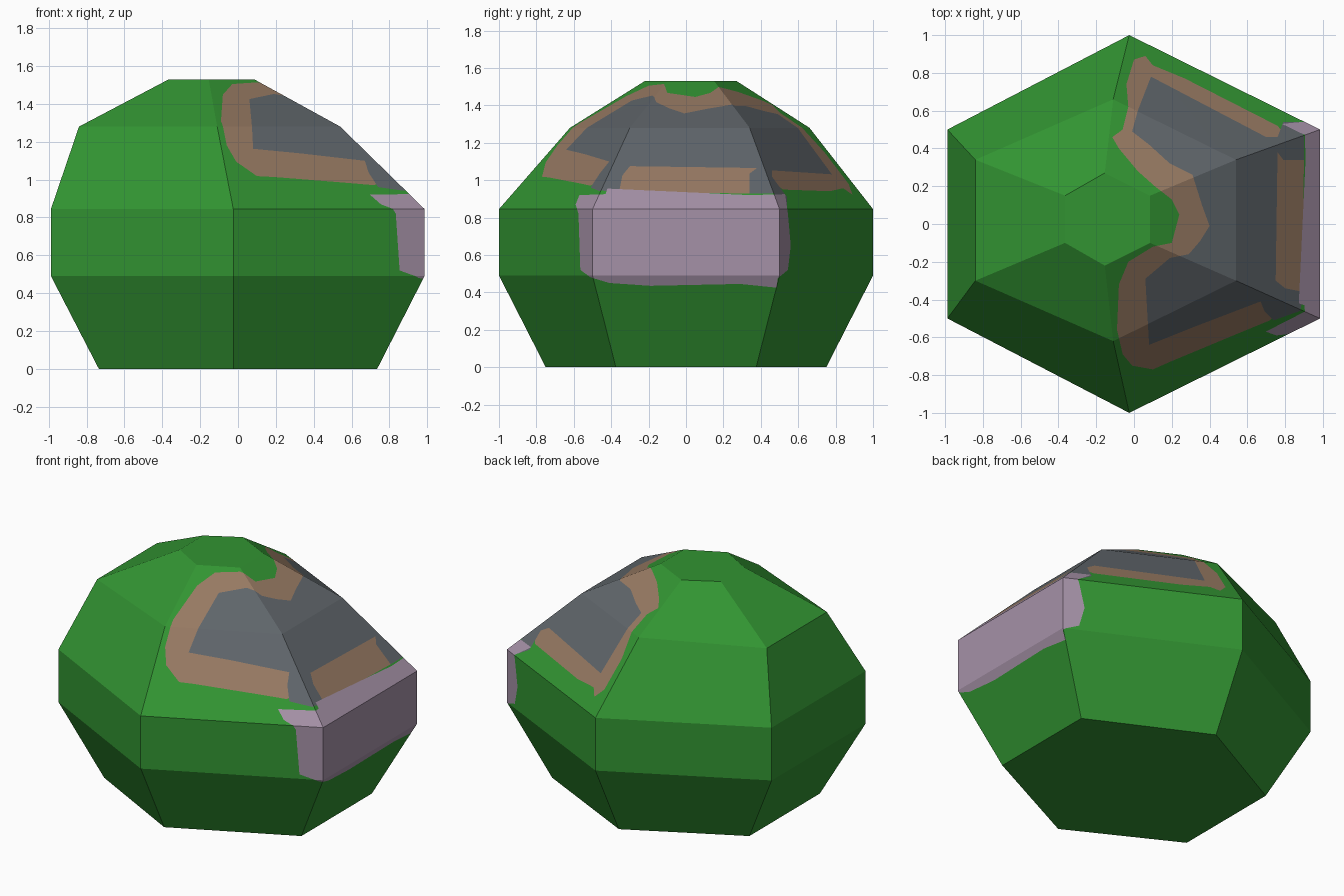
import bpy, bmesh
from mathutils import Vector

if "Cube" in bpy.data.objects:
    bpy.data.objects.remove(bpy.data.objects["Cube"])

# Flat colours, given as sRGB and stored as linear
def material(name, rgb):
    m = bpy.data.materials.new(name)
    lin = [((c / 255 + 0.055) / 1.055) ** 2.4 for c in rgb]
    m.diffuse_color = (*lin, 1)
    m.use_nodes = True
    m.node_tree.nodes["Principled BSDF"].inputs["Base Color"].default_value = m.diffuse_color
    return m

mats = [material("leaf green", (50, 148, 50)), material("earth brown", (150, 121, 98)),
        material("slate grey", (95, 101, 106)), material("pale lilac", (165, 145, 167))]

# Six-sided rings: height, left x, mid x, right x, centre y, corner y, mid y
rings = [(0.00, -0.735, -0.025, 0.735, 0.00, 0.375, 0.75),
         (0.49, -0.988, -0.025, 0.985, 0.00, 0.50, 1.00),
         (0.845, -0.988, -0.025, 0.985, 0.00, 0.50, 1.00),
         (1.28, -0.84, -0.11, 0.54, 0.02, 0.32, 0.64),
         (1.53, -0.365, -0.155, 0.085, 0.025, 0.125, 0.245)]

bm = bmesh.new()
loops = []
for z, xl, xm, xr, cy, dc, dm in rings:
    pts = [(xr, cy - dc), (xr, cy + dc), (xm, cy + dm),
           (xl, cy + dc), (xl, cy - dc), (xm, cy - dm)]
    loops.append([bm.verts.new((x, y, z)) for x, y in pts])
for lo, hi in zip(loops, loops[1:]):
    for i in range(6):
        j = (i + 1) % 6
        bm.faces.new((lo[i], lo[j], hi[j], hi[i]))
bm.faces.new(loops[0][::-1])
bm.faces.new(loops[-1])
bm.normal_update()

# Patch outlines: brown and grey seen from the top, lilac seen from the right
brown = [(0, .87), (.06, .89), (.10, .84), (.27, .77), (.76, .52), (.82, .45), (.90, .36),
         (.895, 0), (.885, -.37), (.80, -.42), (.72, -.51), (.55, -.58), (.19, -.73),
         (.10, -.77), (-.01, -.75), (-.06, -.69), (-.09, -.56), (-.08, -.32), (-.03, -.20),
         (.10, -.12), (.20, -.10), (.24, .05), (.20, .13), (.11, .20), (.02, .28),
         (-.08, .40), (-.115, .46), (-.06, .50), (-.03, .62), (-.04, .74)]
grey = [(.09, .78), (.02, .60), (-.01, .49), (.08, .42), (.19, .32), (.31, .26), (.36, .10),
        (.40, -.01), (.35, -.09), (.29, -.16), (.19, -.18), (.06, -.29), (.08, -.64),
        (.33, -.54), (.67, -.41), (.69, -.46), (.74, -.51), (.88, -.46), (.90, -.36),
        (.80, -.34), (.75, -.30), (.76, .38), (.79, .34), (.90, .34), (.90, .46),
        (.87, .54), (.79, .54), (.76, .46), (.70, .46)]
lilac = [(-.59, .87), (-.57, .92), (-.43, .925), (-.42, .955), (.34, .92), (.53, .925),
         (.545, .82), (.56, .65), (.545, .52), (.49, .475), (.485, .425), (.29, .445),
         (-.19, .435), (-.41, .45), (-.51, .48), (-.565, .52), (-.575, .82)]

def inside(p, poly):
    hit = False
    for a, b in zip(poly, poly[1:] + poly[:1]):
        if (a[1] > p[1]) != (b[1] > p[1]):
            if p[0] < a[0] + (p[1] - a[1]) * (b[0] - a[0]) / (b[1] - a[1]):
                hit = not hit
    return hit

# Cut the outline into the right-hand faces, then colour the cells inside it
def paint(poly, index, axes, min_nz):
    u, v = axes
    def region():
        return [f for f in bm.faces if f.normal.x > 0.1 and f.normal.z > min_nz]
    for a, b in zip(poly, poly[1:] + poly[:1]):
        co, no = Vector((0, 0, 0)), Vector((0, 0, 0))
        co[u], co[v] = a
        no[u], no[v] = a[1] - b[1], b[0] - a[0]
        fs = region()
        # only cut cells lying near this outline edge
        near = []
        for f in fs:
            us = [w.co[u] for w in f.verts]
            vs = [w.co[v] for w in f.verts]
            if (max(us) >= min(a[0], b[0]) and min(us) <= max(a[0], b[0]) and
                    max(vs) >= min(a[1], b[1]) and min(vs) <= max(a[1], b[1])):
                near.append(f)
        es = {e for f in near for e in f.edges}
        vs = {w for f in near for w in f.verts}
        bmesh.ops.bisect_plane(bm, geom=list(vs) + list(es) + near, dist=1e-5,
                               plane_co=co, plane_no=no.normalized())
        bm.normal_update()
    for f in region():
        c = f.calc_center_median()
        if inside((c[u], c[v]), poly):
            f.material_index = index

paint(brown, 1, (0, 1), 0.2)
paint(grey, 2, (0, 1), 0.2)
paint(lilac, 3, (1, 2), -1)

me = bpy.data.meshes.new("faceted_boulder")
bm.to_mesh(me)
bm.free()
for m in mats:
    me.materials.append(m)
ob = bpy.data.objects.new("faceted_boulder", me)
bpy.context.collection.objects.link(ob)
